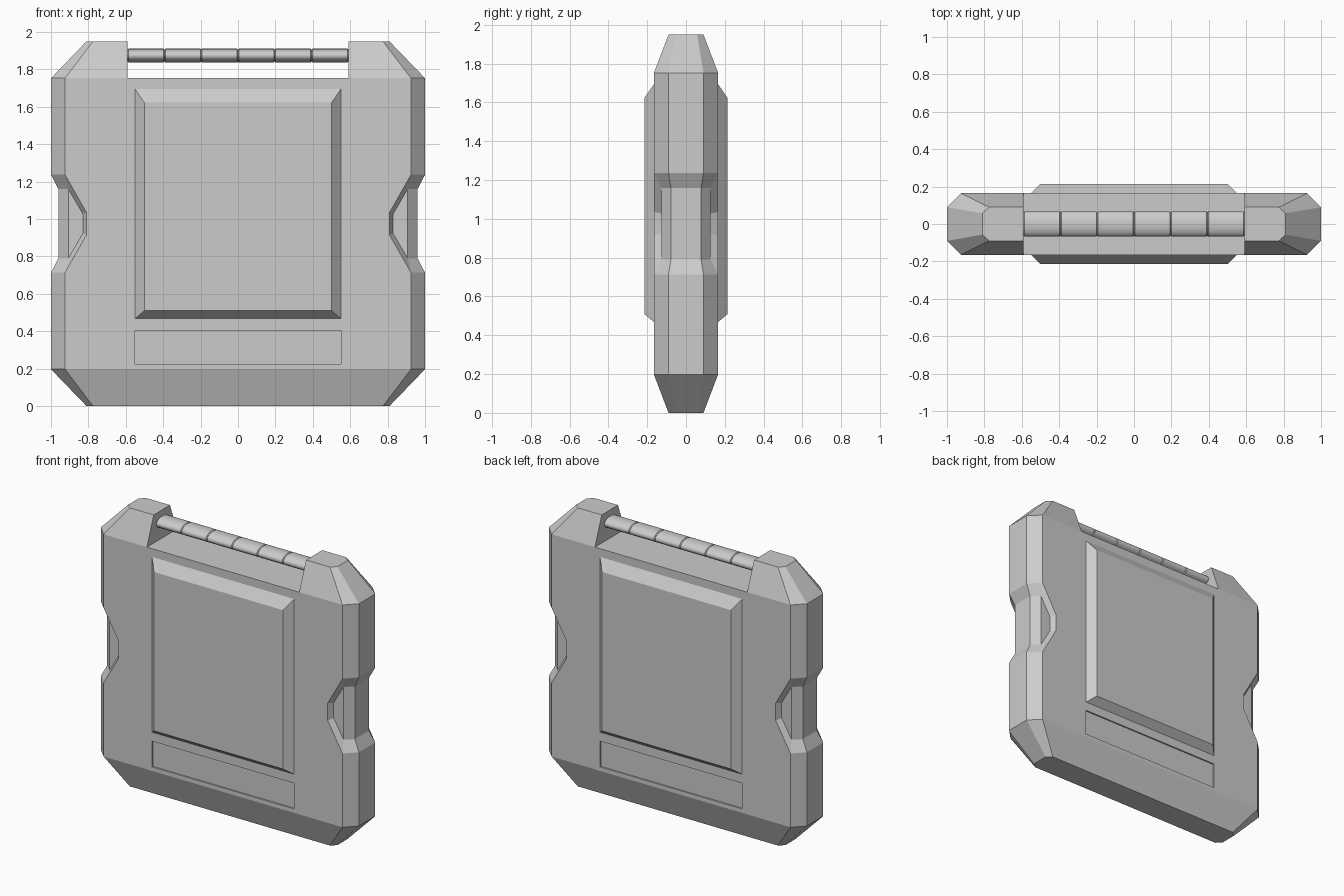
import bpy, bmesh, math
from mathutils import Matrix

if "Cube" in bpy.data.objects:
    bpy.data.objects.remove(bpy.data.objects["Cube"])

H = 1.95  # overall height


def make_object(name, bm):
    bmesh.ops.remove_doubles(bm, verts=bm.verts, dist=0.0005)
    bmesh.ops.recalc_face_normals(bm, faces=bm.faces)
    mesh = bpy.data.meshes.new(name)
    bm.to_mesh(mesh)
    bm.free()
    obj = bpy.data.objects.new(name, mesh)
    bpy.context.collection.objects.link(obj)
    return obj


def add_face(bm, pts):
    bm.faces.new([bm.verts.new(p) for p in pts])


def flip(p):
    return (p[0], p[1], H - p[2])


def at(ring, z):
    return [(x, y, z) for x, y in ring]


def bridge(a, b):
    return [[a[i], a[i + 1], b[i + 1], b[i]] for i in range(len(a) - 1)]


# One quarter of the shell (x > 0, y < 0), mirrored to the other three
wide = [(0.925, -0.165), (1.0, -0.09), (1.0, 0)]
narrow = [(0.775, -0.09), (0.81, -0.057), (0.81, 0)]
low, high = 0.197, H - 0.197
inner = 0.59
faces = []

# bottom taper and base
base = at([(0, -0.09)] + narrow, 0)
faces += bridge(base, at([(0, -0.165)] + wide, low))
faces.append(base + [(0, 0, 0)])

# raised shoulders beside the handle, and the gap floor
top = at([(inner, -0.09)] + narrow, H)
faces += bridge(at([(inner, -0.165)] + wide, high), top)
faces.append(top + [(inner, 0, H)])
faces.append([(inner, -0.165, high), (inner, -0.09, H), (inner, 0, H), (inner, 0, high)])
faces.append([(0, -0.165, high), (inner, -0.165, high), (inner, 0, high), (0, 0, high)])

# side grips: an outer rim sinking to a smaller inner bar
rim = [(1, 0, 0.713), (1, -0.09, 0.713), (0.925, -0.165, 0.713), (0.81, -0.165, 0.915)]
bar = [(0.96, 0, 0.79), (0.96, -0.078, 0.79), (0.907, -0.127, 0.79), (0.83, -0.127, 0.922)]
rim += [flip(p) for p in reversed(rim)]
bar += [flip(p) for p in reversed(bar)]
faces += bridge(rim, bar)
faces += [bar[2:6], [bar[1], bar[2], bar[5], bar[6]], [bar[0], bar[1], bar[6], bar[7]]]

# side strips below and above the grip
faces += bridge(at(wide, low), [rim[2], rim[1], rim[0]])
faces += bridge([rim[5], rim[6], rim[7]], at(wide, high))

# large flat front
faces.append([(0, -0.165, low), (0.925, -0.165, low)] + rim[2:6]
             + [(0.925, -0.165, high), (inner, -0.165, high), (0, -0.165, high)])

bm = bmesh.new()
for sx in (1, -1):
    for sy in (1, -1):
        for f in faces:
            add_face(bm, [(sx * x, sy * y, z) for x, y, z in f])
bmesh.ops.remove_doubles(bm, verts=bm.verts, dist=0.0005)
bmesh.ops.dissolve_limit(bm, angle_limit=0.01, verts=bm.verts, edges=bm.edges)
case = make_object("case_body", bm)

# Shallow label recesses, front and back
bm = bmesh.new()
for side in (-1, 1):
    bmesh.ops.create_cube(bm, size=1, matrix=Matrix.Translation((0, side * 0.18, 0.315))
                          @ Matrix.Diagonal((1.1, 0.05, 0.18, 1)))
cutter = make_object("label_recess_cutter", bm)
cutter.hide_render = True
cutter.display_type = 'WIRE'
cut = case.modifiers.new("label_recess", 'BOOLEAN')
cut.operation = 'DIFFERENCE'
cut.solver = 'EXACT'
cut.object = cutter

# Raised bevelled panels, front and back
for name, side in (("front_panel", -1), ("back_panel", 1)):
    rings = []
    for x, z0, z1, y in ((0.55, 0.468, 1.695, 0.165), (0.5, 0.51, 1.622, 0.215)):
        rings.append([(-x, side * y, z0), (x, side * y, z0), (x, side * y, z1), (-x, side * y, z1)])
    bm = bmesh.new()
    for f in rings + bridge(rings[0] + rings[0][:1], rings[1] + rings[1][:1]):
        add_face(bm, f)
    make_object(name, bm)

# Carry handle: six oval segments with eased ends
seg = 2 * inner / 6
for i in range(6):
    bm = bmesh.new()
    bmesh.ops.create_cone(bm, cap_ends=True, segments=32, radius1=1, radius2=1, depth=seg,
                          matrix=Matrix.Translation((-inner + seg * (i + 0.5), 0, 1.874))
                          @ Matrix.Diagonal((1, 0.067, 0.037, 1))
                          @ Matrix.Rotation(math.pi / 2, 4, 'Y'))
    rims = [e for e in bm.edges if any(len(f.verts) > 4 for f in e.link_faces)]
    bmesh.ops.bevel(bm, geom=rims, offset=0.005, segments=1, affect='EDGES')
    handle = make_object(f"handle_segment_{i + 1}", bm)
    bpy.ops.object.select_all(action='DESELECT')
    handle.select_set(True)
    bpy.context.view_layer.objects.active = handle
    bpy.ops.object.shade_smooth_by_angle(angle=math.radians(30))
